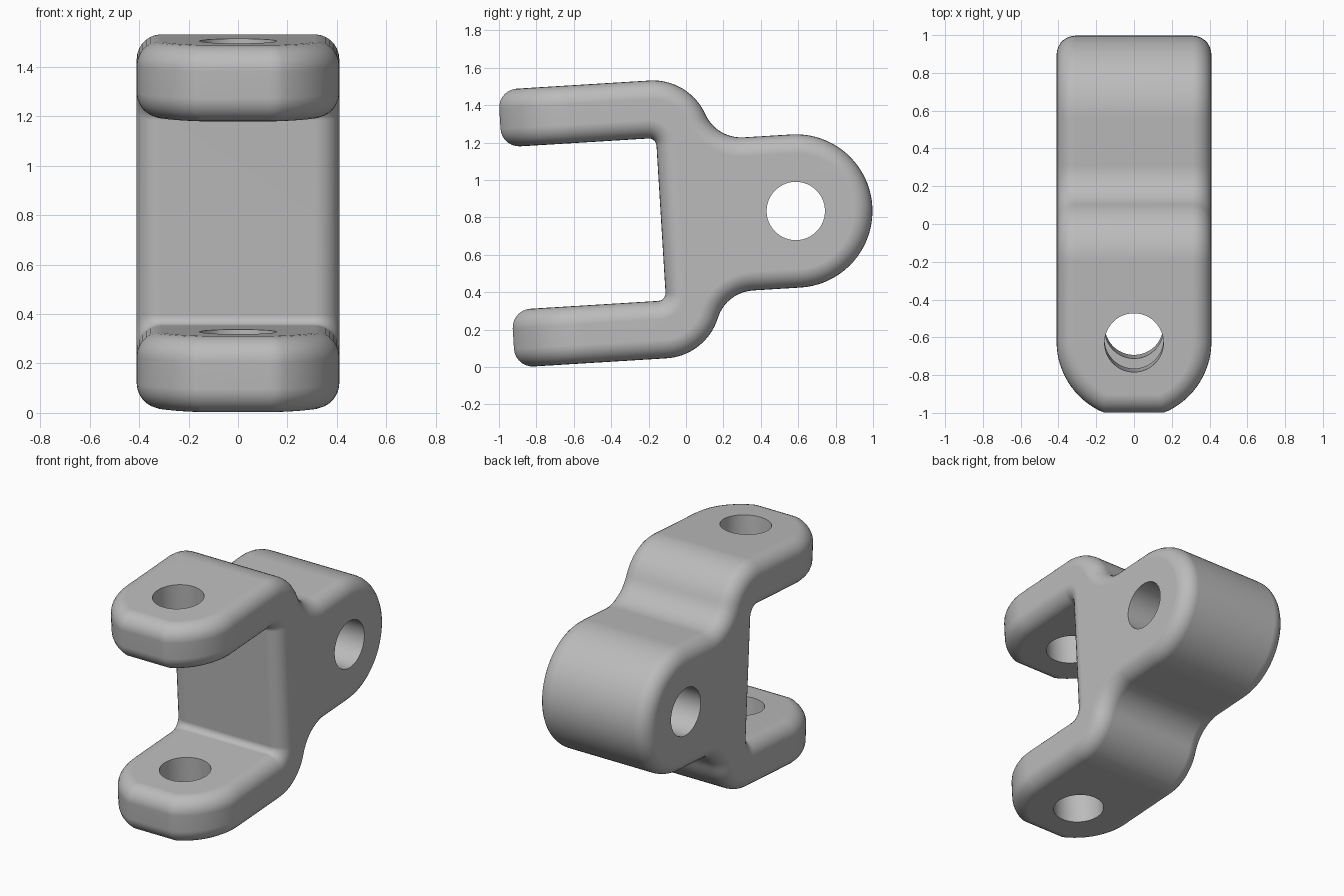
import bpy, bmesh
from math import sin, cos, radians, pi
from mathutils import Matrix

old = bpy.data.objects.get("Cube")
if old:
    bpy.data.objects.remove(old, do_unlink=True)

HALF_W = 0.41      # half width, also the rear boss radius
ARM_OUT, ARM_IN = 0.744, 0.435
WALL = -0.722      # inner wall of the fork
ARM_HOLE = -1.172  # hole position along the arms
TIP = -1.549
HOLE_R = 0.156
FILLET = 0.1


def arc(cx, cy, r, a0, a1, n):
    angles = [radians(a0 + (a1 - a0) * i / n) for i in range(n + 1)]
    return [(cx + r * cos(a), cy + r * sin(a)) for a in angles]


def prism(name, points, to_3d, depth):
    """Extrude a closed outline symmetrically by depth on both sides."""
    bm = bmesh.new()
    lo = [bm.verts.new(to_3d(p, -depth)) for p in points]
    hi = [bm.verts.new(to_3d(p, depth)) for p in points]
    bm.faces.new(lo)
    bm.faces.new(hi)
    for i in range(len(points)):
        j = (i + 1) % len(points)
        bm.faces.new((lo[i], lo[j], hi[j], hi[i]))
    bmesh.ops.recalc_face_normals(bm, faces=bm.faces)
    mesh = bpy.data.meshes.new(name)
    bm.to_mesh(mesh)
    bm.free()
    obj = bpy.data.objects.new(name, mesh)
    bpy.context.collection.objects.link(obj)
    return obj


def side(p, d):
    return (d, p[0], p[1])


def plan(p, d):
    return (p[0], p[1], d)


def add_boolean(obj, cutter, operation):
    mod = obj.modifiers.new(operation.title(), "BOOLEAN")
    mod.operation, mod.solver, mod.object = operation, "EXACT", cutter
    cutter.hide_render = True


# Upper half of the side profile, from boss nose to fork wall
sweep = 69.3
r_shoulder = 0.307
r_neck = (ARM_OUT - HALF_W) / (1 - cos(radians(sweep))) - r_shoulder
shoulder_y = -0.738
neck_y = shoulder_y + (r_shoulder + r_neck) * sin(radians(sweep))
upper = arc(0, 0, HALF_W, 0, 90, 20)
upper += arc(neck_y, HALF_W + r_neck, r_neck, -90, -90 - sweep, 10)
upper += arc(shoulder_y, ARM_OUT - r_shoulder, r_shoulder, 90 - sweep, 90, 14)[1:]
upper += [(-2, ARM_OUT), (-2, ARM_IN)]
upper += arc(WALL - 0.04, ARM_IN - 0.04, 0.04, 90, 0, 5)
lower = [(y, -z) for y, z in reversed(upper[1:])]
bracket = prism("fork_bracket", upper + lower, side, 0.6)

# Plan outline rounds the arm tips, with a slightly flattened front
tip = [(x, max(y, TIP)) for x, y in arc(0, ARM_HOLE, HALF_W, 180, 360, 40)]
outline = []
for p in tip:
    flat = abs(p[1] - TIP) < 1e-6 and outline and abs(outline[-1][1] - TIP) < 1e-6
    if flat and p[0] < 0.1:
        continue
    outline.append(p)
outline += [(HALF_W, 0.8), (-HALF_W, 0.8)]
plan_cutter = prism("plan_cutter", outline, plan, 1.2)
add_boolean(bracket, plan_cutter, "INTERSECT")

# Rounded edges
bevel = bracket.modifiers.new("Fillet", "BEVEL")
bevel.width, bevel.segments = FILLET, 7
bevel.limit_method, bevel.angle_limit = "ANGLE", radians(50)
bevel.use_clamp_overlap = False

# Pin holes through both arms and across the boss
arm_pin = prism("arm_pin_cutter", arc(0, ARM_HOLE, HOLE_R, 0, 352.5, 47), plan, 1.2)
boss_pin = prism("boss_pin_cutter", arc(0, 0, HOLE_R, 0, 352.5, 47), side, 1.2)
for pin in (arm_pin, boss_pin):
    add_boolean(bracket, pin, "DIFFERENCE")

# Bake the modifiers and drop the cutters
bpy.context.view_layer.update()
graph = bpy.context.evaluated_depsgraph_get()
baked = bpy.data.meshes.new_from_object(bracket.evaluated_get(graph))
bracket.modifiers.clear()
bracket.data = baked
for cutter in (plan_cutter, arm_pin, boss_pin):
    bpy.data.objects.remove(cutter, do_unlink=True)

# Tilt slightly and set on the ground
baked.transform(Matrix.Translation((0, 0.587, 0.834)) @ Matrix.Rotation(radians(3.5), 4, "X"))

# Material
grey = bpy.data.materials.new("plain_grey")
grey.use_nodes = True
colour = (0.5, 0.5, 0.5, 1)
grey.diffuse_color = colour
grey.node_tree.nodes["Principled BSDF"].inputs["Base Color"].default_value = colour
baked.materials.clear()
baked.materials.append(grey)

# Smooth shading with sharp hole rims
bpy.ops.object.select_all(action="DESELECT")
bracket.select_set(True)
bpy.context.view_layer.objects.active = bracket
bpy.ops.object.shade_smooth_by_angle(angle=radians(35))
weighted = bracket.modifiers.new("Weighted normals", "WEIGHTED_NORMAL")
weighted.keep_sharp = True
